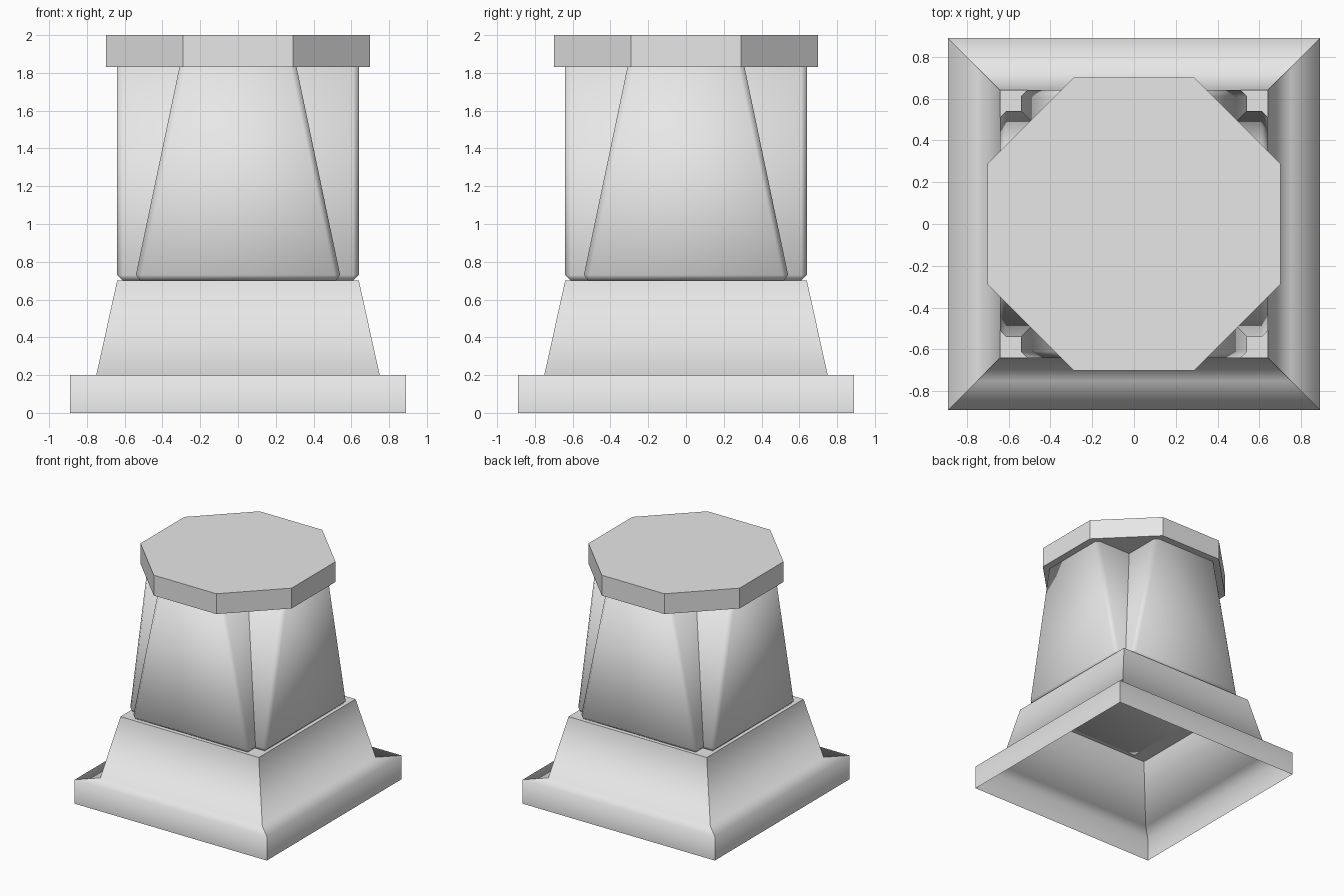
import bpy, bmesh
from math import pi, cos

if "Cube" in bpy.data.objects:
    bpy.data.objects.remove(bpy.data.objects["Cube"], do_unlink=True)

# One plain grey for the whole model
grey = bpy.data.materials.new("light_grey")
grey.use_nodes = True
grey.diffuse_color = (0.8, 0.8, 0.8, 1)
grey.node_tree.nodes["Principled BSDF"].inputs["Base Color"].default_value = (0.8, 0.8, 0.8, 1)


def finish(name, bm):
    mesh = bpy.data.meshes.new(name)
    bm.to_mesh(mesh)
    bm.free()
    mesh.materials.append(grey)
    obj = bpy.data.objects.new(name, mesh)
    bpy.context.collection.objects.link(obj)
    return obj


# Hollow base: square skirt, flat shoulder, tapered plinth and closed ledge
def build_base():
    bm = bmesh.new()
    rings = []
    for half, z in ((0.89, 0), (0.89, 0.2), (0.75, 0.2), (0.64, 0.7)):
        corners = ((-1, -1), (1, -1), (1, 1), (-1, 1))
        rings.append([bm.verts.new((x * half, y * half, z)) for x, y in corners])
    for low, high in zip(rings, rings[1:]):
        for i in range(4):
            j = (i + 1) % 4
            bm.faces.new((low[i], low[j], high[j], high[i]))
    bm.faces.new(rings[-1])
    # Corner and ledge edges stay sharp, the skirt rolls softly into the plinth
    for face in bm.faces:
        face.smooth = True
    for low, high in zip(rings, rings[1:]):
        for a, b in zip(low, high):
            bm.edges.get((a, b)).smooth = False
    for i in range(4):
        bm.edges.get((rings[-1][i], rings[-1][i - 1])).smooth = False
    return finish("base_plinth", bm)


# Tapered slab with straight ends; two of them cross to form the body
def build_slab(name, turn):
    bottom, top, depth = 0.7, 1.84, 0.64
    bm = bmesh.new()
    bmesh.ops.create_cube(bm, size=2)
    for v in bm.verts:
        upper = v.co.z > 0
        v.co.x *= 0.308 if upper else 0.547
        v.co.y *= depth
        v.co.z = top if upper else bottom
    edges = [e for e in bm.edges if min(v.co.z for v in e.verts) < 1]
    bmesh.ops.bevel(bm, geom=edges, offset=0.03, segments=1, affect="EDGES")
    for face in bm.faces:
        face.smooth = True
    obj = finish(name, bm)
    obj.rotation_euler.z = turn
    return obj


# Eight-sided cap
def build_cap():
    bm = bmesh.new()
    radius = 0.7 / cos(pi / 8)
    bmesh.ops.create_cone(bm, cap_ends=True, segments=8, radius1=radius,
                          radius2=radius, depth=0.17)
    for v in bm.verts:
        v.co.z += 1.915
    # Align the flats with the sides of the base
    if max(v.co.x for v in bm.verts) > 0.73:
        from mathutils import Matrix
        bmesh.ops.rotate(bm, verts=bm.verts, cent=(0, 0, 0),
                         matrix=Matrix.Rotation(pi / 8, 3, "Z"))
    return finish("octagonal_cap", bm)


build_base()
build_slab("body_slab_front_back", 0)
build_slab("body_slab_left_right", pi / 2)
build_cap()
